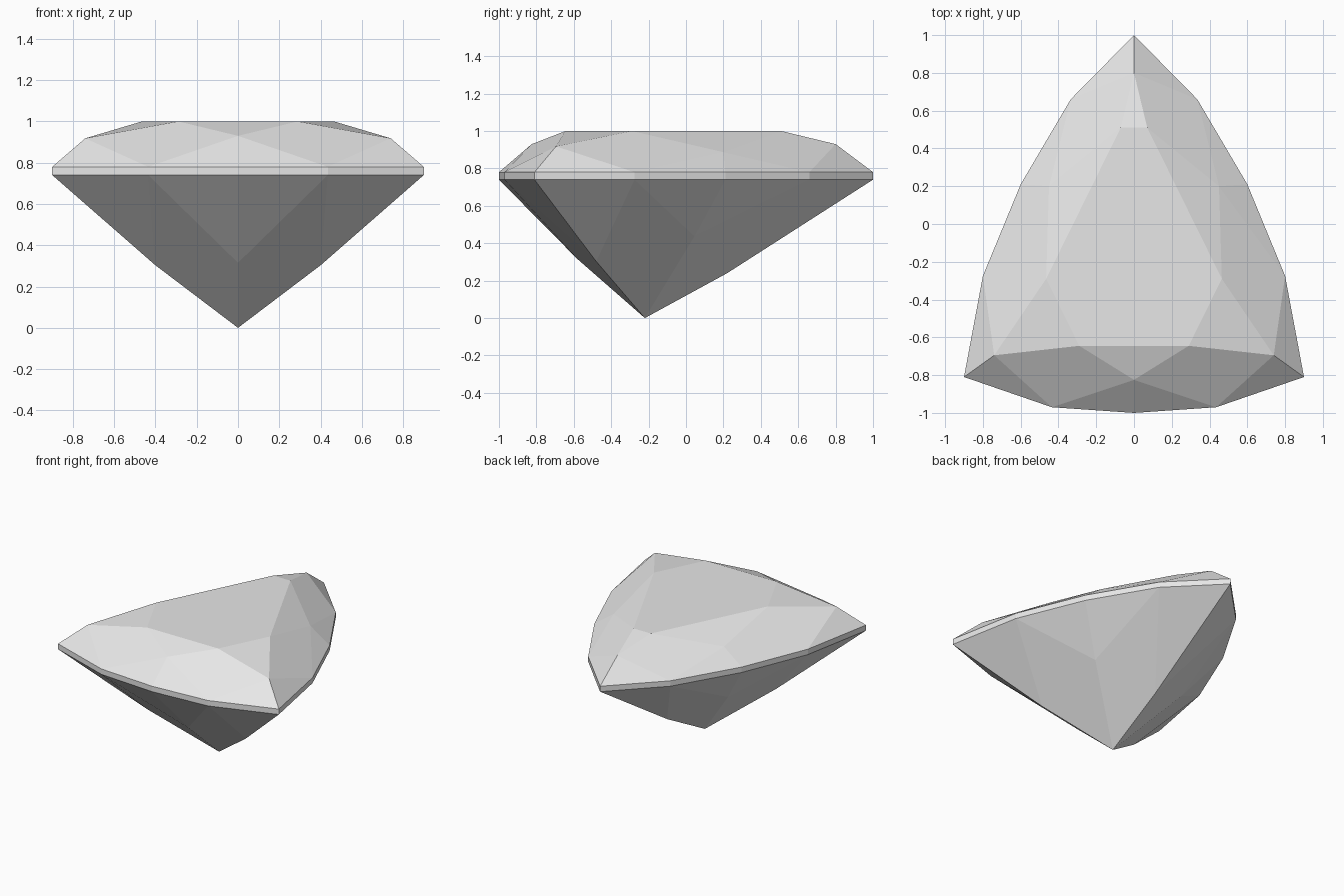
import bpy
import bmesh

cube = bpy.data.objects.get("Cube")
if cube:
    bpy.data.objects.remove(cube, do_unlink=True)

GIRDLE_LOW, GIRDLE_HIGH, TABLE_Z = 0.74, 0.78, 1.0

# Half outlines on the left side, from the back tip round to the front
outline = [(0, 1), (.335, .66), (.6, .21), (.8, -.275), (.9, -.81), (.435, -.97), (0, -1)]
table_half = [(.07, .51), (.465, -.29), (.29, -.645)]
crown_half = [(0, .8, .93), (.45, .2, .887), (.74, -.695, .918), (0, -.825, .93)]
pavilion_half = [(0, .22, .24), (.375, .045, .437), (.4, -.48, .303), (0, -.58, .315)]
culet_point = (0, -.22, 0)

bm = bmesh.new()


def ring(half, z=None):
    """Mirror a half outline across x and add it as a closed ring of vertices."""
    pts = [p if z is None else (p[0], p[1], z) for p in half]
    pts += [(-p[0], p[1], p[2]) for p in reversed(pts) if p[0] > 0]
    return [bm.verts.new(p) for p in pts]


upper = ring(outline, GIRDLE_HIGH)
lower = ring(outline, GIRDLE_LOW)
table = ring(table_half, TABLE_Z)
crown = ring(crown_half)
pavilion = ring(pavilion_half)
culet = bm.verts.new(culet_point)

# Flat table on top
bm.faces.new(table)

# Girdle band
count = len(upper)
for i in range(count):
    j = (i + 1) % count
    bm.faces.new((upper[i], upper[j], lower[j], lower[i]))

for k in range(len(crown)):
    nxt = (k + 1) % len(crown)
    before, tip, after = 2 * k - 1, 2 * k, 2 * k + 1
    # Star facet beside the table
    bm.faces.new((table[k - 1], table[k], crown[k]))
    # Kite facets of the crown and the pavilion
    bm.faces.new((table[k], crown[k], upper[after], crown[nxt]))
    bm.faces.new((culet, pavilion[k], lower[after], pavilion[nxt]))
    # Paired break facets against the girdle
    for edge, mid in ((upper, crown[k]), (lower, pavilion[k])):
        bm.faces.new((edge[before], edge[tip], mid))
        bm.faces.new((edge[tip], edge[after], mid))

bmesh.ops.recalc_face_normals(bm, faces=bm.faces)
mesh = bpy.data.meshes.new("cut_gem")
bm.to_mesh(mesh)
bm.free()

# Single pale grey stone
stone = bpy.data.materials.new("pale_grey_stone")
stone.use_nodes = True
colour = (0.8, 0.8, 0.8, 1)
stone.diffuse_color = colour
stone.node_tree.nodes["Principled BSDF"].inputs["Base Color"].default_value = colour
mesh.materials.append(stone)

gem = bpy.data.objects.new("cut_gem", mesh)
bpy.context.collection.objects.link(gem)
